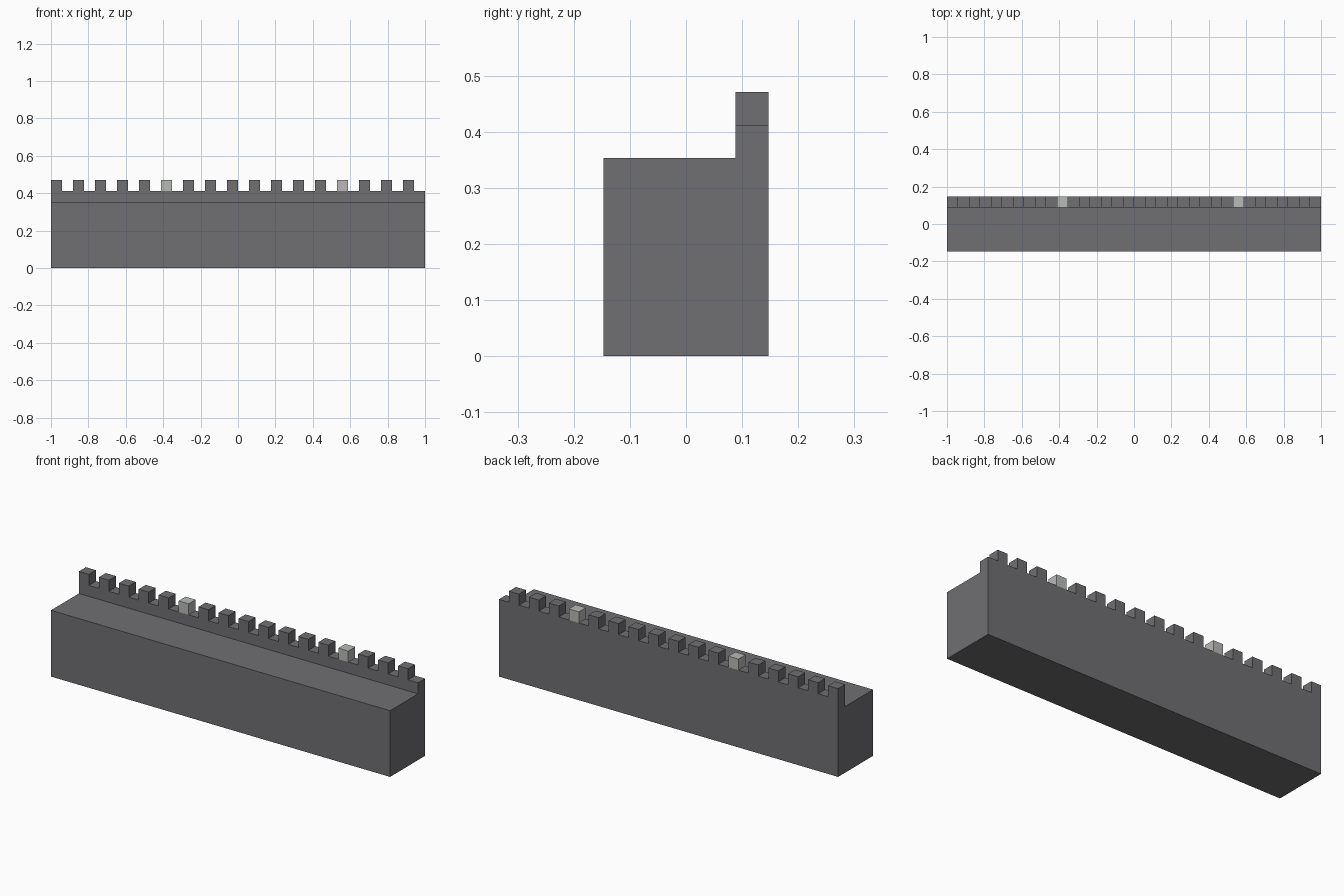
import bpy
import bmesh

cube = bpy.data.objects.get("Cube")
if cube:
    bpy.data.objects.remove(cube, do_unlink=True)

MERLONS = 17
U = 1 / MERLONS          # block unit: merlon width, gap and wall thickness
HALF_DEPTH = 2.5 * U
LIGHT_MERLONS = (5, 13)  # positions of the pale replacement stones


def make_material(name, color):
    mat = bpy.data.materials.new(name)
    mat.use_nodes = True
    mat.diffuse_color = color
    mat.node_tree.nodes["Principled BSDF"].inputs["Base Color"].default_value = color
    return mat


def extrude_profile(name, profile, x0, x1, mat):
    """Extrude a (y, z) outline along x into a closed solid."""
    bm = bmesh.new()
    face = bm.faces.new([bm.verts.new((x0, y, z)) for y, z in profile])
    result = bmesh.ops.extrude_face_region(bm, geom=[face])
    moved = [v for v in result["geom"] if isinstance(v, bmesh.types.BMVert)]
    bmesh.ops.translate(bm, verts=moved, vec=(x1 - x0, 0, 0))
    bmesh.ops.recalc_face_normals(bm, faces=bm.faces)
    mesh = bpy.data.meshes.new(name)
    bm.to_mesh(mesh)
    bm.free()
    mesh.materials.append(mat)
    obj = bpy.data.objects.new(name, mesh)
    bpy.context.collection.objects.link(obj)
    return obj


dark_stone = make_material("dark grey stone", (0.162, 0.156, 0.165, 1))
light_stone = make_material("light grey stone", (0.479, 0.497, 0.479, 1))

# Wall with a walkway and a raised parapet along the back
back, front, inner = HALF_DEPTH, -HALF_DEPTH, HALF_DEPTH - U
walk, parapet, top = 6 * U, 7 * U, 8 * U
extrude_profile("wall_body",
                [(front, 0), (back, 0), (back, parapet),
                 (inner, parapet), (inner, walk), (front, walk)],
                -1, 1, dark_stone)

# Merlons spaced one block apart along the parapet
for i in range(MERLONS):
    x = -1 + 2 * U * i
    mat = light_stone if i in LIGHT_MERLONS else dark_stone
    extrude_profile(f"merlon_{i + 1}",
                    [(inner, parapet), (back, parapet), (back, top), (inner, top)],
                    x, x + U, mat)
